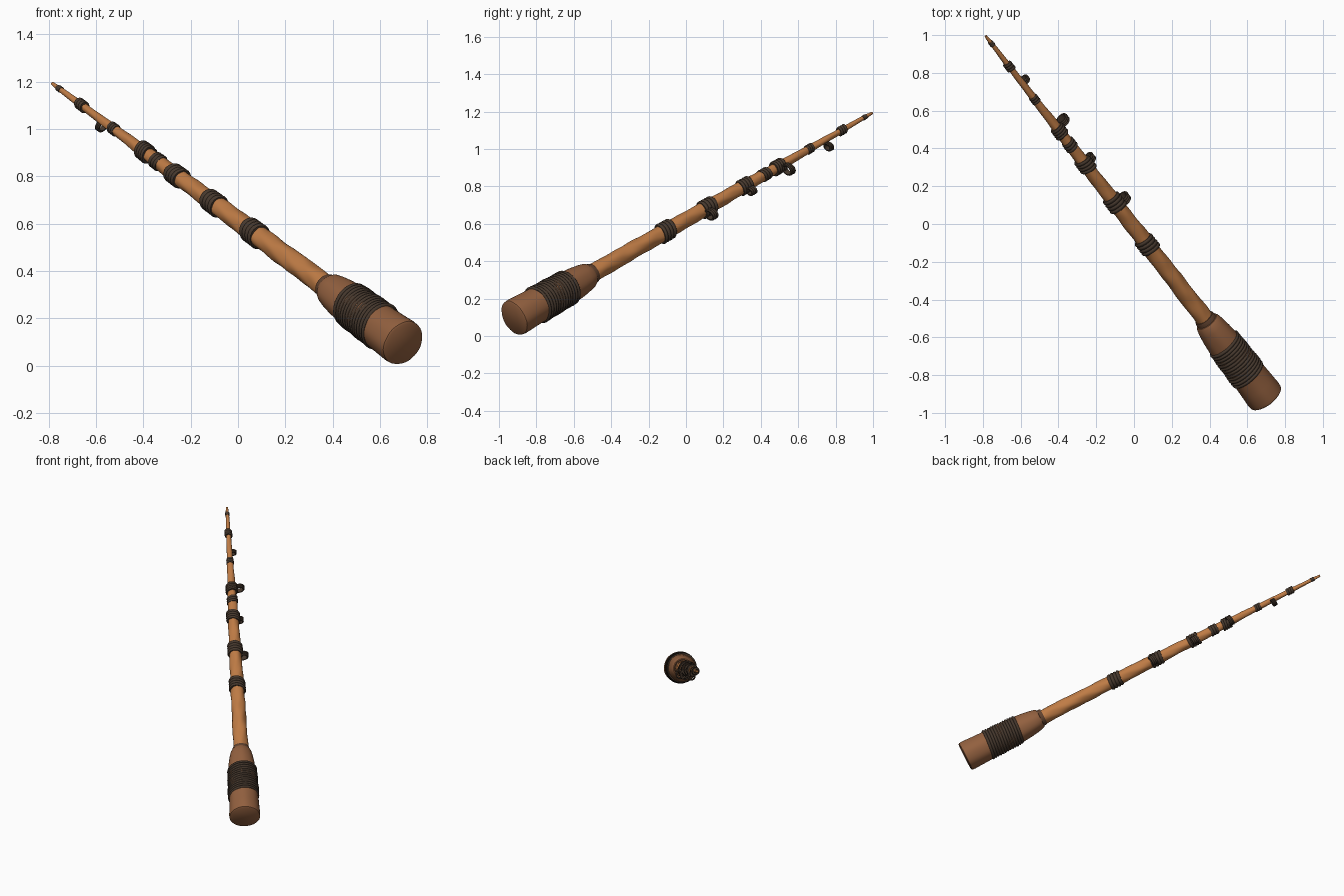
import bpy, math, random
from mathutils import Vector

if "Cube" in bpy.data.objects:
    bpy.data.objects.remove(bpy.data.objects["Cube"])

random.seed(4)
BUTT = Vector((0.70, -0.922, 0.094))
TIP = Vector((-0.785, 0.995, 1.193))
D = (TIP - BUTT).normalized()
SIDE = D.cross(Vector((0, 0, 1))).normalized()
DOWN = D.cross(SIDE).normalized()
if DOWN.z > 0:
    DOWN = -DOWN


def material(name, rgb):
    m = bpy.data.materials.new(name)
    m.diffuse_color = (*rgb, 1)
    m.use_nodes = True
    m.node_tree.nodes["Principled BSDF"].inputs["Base Color"].default_value = m.diffuse_color
    return m


WOOD = material("orange wood", (0.52, 0.20, 0.06))
GRIP = material("brown grip", (0.29, 0.118, 0.05))
CORD = material("dark cord", (0.06, 0.039, 0.026))
COLLAR = material("collar brown", (0.12, 0.055, 0.028))


def lathe(name, profile, mat, seg=32, shift=(0, 0), wobble=None, tilt=(0, 0), closed=False, angle=40):
    """Sweep (t, radius) points round the rod axis; t runs 0 at butt to 1 at tip."""
    verts, faces = [], []
    tm = sum(t for t, r in profile) / len(profile)
    length = (TIP - BUTT).length
    for t, r in profile:
        c = BUTT.lerp(TIP, t) + SIDE * shift[0] + DOWN * shift[1]
        for i in range(seg):
            a = 2 * math.pi * i / seg
            rr = r * (1 + (wobble(t, a) if wobble else 0))
            p = c + (SIDE * math.cos(a) + DOWN * math.sin(a)) * rr
            verts.append(p + D * (rr * (tilt[0] * math.cos(a) + tilt[1] * math.sin(a))))
    n = len(profile)
    for j in range(n if closed else n - 1):
        k = (j + 1) % n
        for i in range(seg):
            h = (i + 1) % seg
            faces.append((j * seg + i, j * seg + h, k * seg + h, k * seg + i))
    if not closed:
        faces.append(tuple(reversed(range(seg))))
        faces.append(tuple(range((n - 1) * seg, n * seg)))
    me = bpy.data.meshes.new(name)
    me.from_pydata(verts, [], faces)
    me.materials.append(mat)
    ob = bpy.data.objects.new(name, me)
    bpy.context.collection.objects.link(ob)
    bpy.context.view_layer.objects.active = ob
    ob.select_set(True)
    bpy.ops.object.mode_set(mode='EDIT')
    bpy.ops.mesh.select_all(action='SELECT')
    bpy.ops.mesh.normals_make_consistent(inside=False)
    bpy.ops.object.mode_set(mode='OBJECT')
    bpy.ops.object.shade_smooth_by_angle(angle=math.radians(angle))
    ob.select_set(False)
    return ob


def coils(t0, t1, r0, r1, count, bump):
    """Ribbed profile for wound cord."""
    steps = count * 6
    pts = []
    for i in range(steps + 1):
        f = i / steps
        pts.append((t0 + (t1 - t0) * f, r0 + (r1 - r0) * f - bump + bump * abs(math.sin(math.pi * f * count))))
    return [(t0, r0 * 0.8)] + pts + [(t1, r1 * 0.8)]


# Carved tapering rod with twisted grain
def rod_radius(t):
    keys = [(0.2, 0.049), (0.42, 0.044), (0.54, 0.039), (0.645, 0.034), (0.735, 0.027),
            (0.825, 0.020), (0.92, 0.015), (0.98, 0.011), (1.0, 0.007)]
    for (a, ra), (b, rb) in zip(keys, keys[1:]):
        if t <= b:
            return ra + (rb - ra) * (t - a) / (b - a)
    return keys[-1][1]


def grain(t, a):
    return 0.025 * math.sin(3 * a + 60 * t) + 0.02 * math.sin(5 * a - 95 * t) + 0.015 * math.sin(a + 140 * t)


lathe("rod", [(0.2 + 0.8 * i / 120, rod_radius(0.2 + 0.8 * i / 120)) for i in range(121)], WOOD, 32, wobble=grain)

# Thick wooden grip with rounded shoulder
lathe("grip", [(0, 0.092), (0.002, 0.099), (0.01, 0.101), (0.035, 0.098), (0.065, 0.095), (0.11, 0.095),
               (0.15, 0.090), (0.175, 0.084), (0.195, 0.076), (0.207, 0.069), (0.212, 0.062), (0.213, 0.05)],
      GRIP, 40, wobble=lambda t, a: 0.012 * math.sin(3 * a + 30 * t) + 0.008 * math.sin(7 * a))
lathe("collar", [(0.21, 0.05), (0.211, 0.057), (0.219, 0.056), (0.222, 0.053), (0.222, 0.04)], COLLAR)

# Cord wound around the grip
lathe("grip_wrap", coils(0.063, 0.152, 0.104, 0.098, 13, 0.007), CORD, 40, tilt=(0.08, -0.06),
      wobble=lambda t, a: 0.012 * math.sin(2 * a + 170 * t))

# Cord bands along the rod: t, radius, half width in t, coils
for i, (t, r, w, n) in enumerate([(0.424, 0.056, 0.016, 4), (0.54, 0.051, 0.016, 4), (0.645, 0.046, 0.014, 4),
                                  (0.700, 0.037, 0.010, 3), (0.737, 0.041, 0.012, 4), (0.825, 0.026, 0.008, 3),
                                  (0.916, 0.026, 0.009, 3), (0.979, 0.0145, 0.005, 2)]):
    lathe(f"band_{i + 1}", coils(t - w, t + w, r, r * 0.97, n, r * 0.1), CORD, 28,
          tilt=(random.uniform(-.15, .15), random.uniform(-.15, .15)),
          wobble=lambda t, a, k=i: 0.03 * math.sin(2 * a + k))

# Hollow line guides hanging beside the rod: t, side, down, radius, half width
for i, (t, s, d, r, w) in enumerate([(0.53, 0.052, 0.027, 0.035, 0.007), (0.645, 0.042, 0.028, 0.027, 0.007),
                                     (0.747, 0.050, 0.025, 0.036, 0.006), (0.866, 0.022, 0.036, 0.027, 0.005)]):
    outer = coils(t - w, t + w, r, r, 3, 0.003)[1:-1]
    inner = [(t + w, r - 0.010), (t - w, r - 0.010)]
    lathe(f"line_guide_{i + 1}", outer + inner, CORD, 24, shift=(s, d), tilt=(0.1, 0.15), closed=True)
